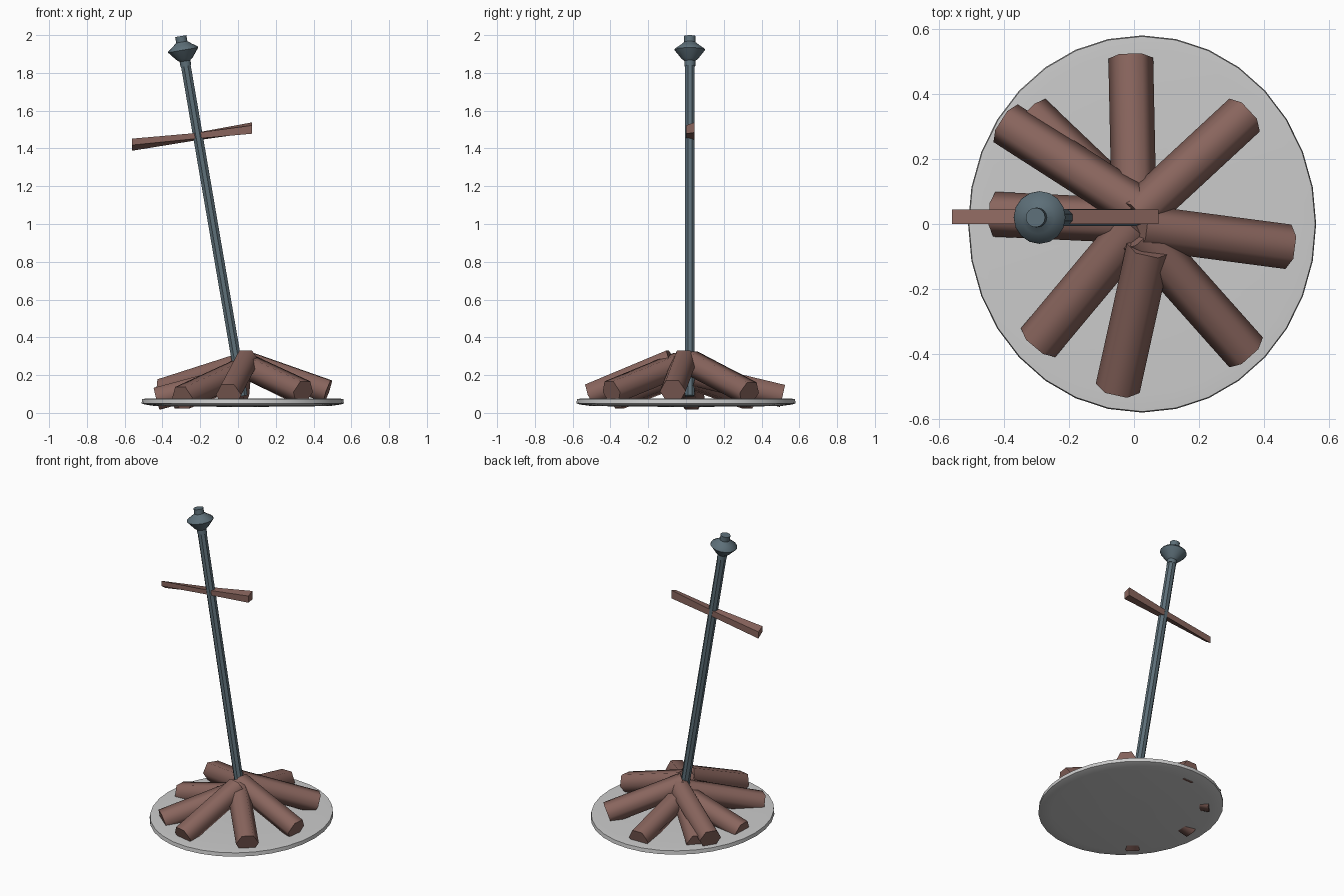
import bpy, bmesh, math
from mathutils import Vector, Matrix

if "Cube" in bpy.data.objects:
    bpy.data.objects.remove(bpy.data.objects["Cube"])


def material(name, color):
    m = bpy.data.materials.new(name)
    m.diffuse_color = (*color, 1)
    m.use_nodes = True
    m.node_tree.nodes["Principled BSDF"].inputs["Base Color"].default_value = m.diffuse_color
    return m


WOOD = material("wood", (0.25, 0.13, 0.11))
STEEL = material("steel", (0.11, 0.16, 0.19))


def finish(name, bm, mat=None, smooth=None):
    bmesh.ops.recalc_face_normals(bm, faces=bm.faces[:])
    mesh = bpy.data.meshes.new(name)
    bm.to_mesh(mesh)
    bm.free()
    ob = bpy.data.objects.new(name, mesh)
    bpy.context.collection.objects.link(ob)
    if mat:
        mesh.materials.append(mat)
    if smooth:
        bpy.ops.object.select_all(action='DESELECT')
        ob.select_set(True)
        bpy.context.view_layer.objects.active = ob
        bpy.ops.object.shade_smooth_by_angle(angle=math.radians(smooth))
    return ob


def lathe(profile, sides, turn=0.0):
    """Closed solid of revolution about z from (radius, height) pairs."""
    bm = bmesh.new()
    rings = []
    for r, z in profile:
        rings.append([bm.verts.new((r * math.cos(turn + math.tau * i / sides),
                                    r * math.sin(turn + math.tau * i / sides), z))
                      for i in range(sides)])
    for a, b in zip(rings, rings[1:]):
        for i in range(sides):
            j = (i + 1) % sides
            bm.faces.new((a[i], a[j], b[j], b[i]))
    bm.faces.new(rings[0][::-1])
    bm.faces.new(rings[-1])
    return bm


def along(p, q):
    """Matrix taking local z to the line p-q, local x kept level."""
    z = (Vector(q) - Vector(p)).normalized()
    x = Vector((0, 1, 0)).cross(z) if abs(z.z) > 0.9 else z.cross(Vector((0, 0, 1)))
    x.normalize()
    y = z.cross(x)
    m = Matrix((x, y, z)).transposed().to_4x4()
    m.translation = Vector(p)
    return m


# Ash disc: slightly oval, convex underneath, with a rounded rim
bm = lathe([(0.1, 0.032), (0.5, 0.036), (0.56, 0.044), (0.58, 0.05),
            (0.577, 0.074), (0.53, 0.077), (0.1, 0.07)], 32)
bmesh.ops.transform(bm, verts=bm.verts[:],
                    matrix=Matrix.Translation((0.025, 0, 0)) @ Matrix.Diagonal((0.923, 1, 1, 1)))
finish("ash_disc", bm, smooth=40)

# Hexagonal logs leaning inwards: (outer end, inner end)
logs = [
    ((-0.01, 0.51, 0.09), (0.00, 0.05, 0.20)),
    ((0.34, 0.335, 0.105), (0.00, 0.02, 0.27)),
    ((0.475, -0.07, 0.115), (0.02, -0.01, 0.275)),
    ((0.345, -0.395, 0.11), (0.02, -0.03, 0.26)),
    ((-0.05, -0.505, 0.095), (0.045, -0.075, 0.275)),
    ((-0.295, -0.365, 0.08), (0.01, 0.00, 0.22)),
    ((-0.43, 0.03, 0.075), (0.00, 0.01, 0.19)),
    ((-0.395, 0.31, 0.12), (0.01, 0.05, 0.25)),
    ((-0.32, 0.335, 0.08), (0.00, 0.03, 0.19)),
]
for i, (p, q) in enumerate(logs):
    length = (Vector(q) - Vector(p)).length
    bm = lathe([(0.069, 0), (0.069, length)], 6)
    bmesh.ops.transform(bm, verts=bm.verts[:], matrix=along(p, q))
    finish(f"log_{i + 1}", bm, WOOD, 65)


def on_axis(z):
    return Vector((0.04 - 0.172 * z, 0.02, z))


# Leaning bar planted in the logs
bm = lathe([(0.028, 0), (0.028, (on_axis(1.87) - on_axis(0.09)).length)], 8, math.pi / 8)
bmesh.ops.transform(bm, verts=bm.verts[:], matrix=along(on_axis(0.09), on_axis(1.87)))
finish("bar", bm, STEEL)

# Flared pommel at the top of the bar
bm = lathe([(0.029, 0), (0.029, 0.026), (0.045, 0.04), (0.081, 0.085), (0.079, 0.092),
            (0.05, 0.112), (0.03, 0.128), (0.03, 0.16)], 16)
bmesh.ops.transform(bm, verts=bm.verts[:], matrix=along(on_axis(1.837), on_axis(2.0)))
finish("pommel", bm, STEEL, 40)

# Twisted crossguard: four-sided sections with a varying lean
bm = bmesh.new()
sections = [(-0.56, 1.425, 0.027, 0.01), (-0.24, 1.465, 0.025, 0.0), (0.075, 1.508, 0.032, -0.008)]
rings = []
for x, z, h, lean in sections:
    rings.append([bm.verts.new((x, y, z + dz)) for y, dz in
                  ((0.0, -h + lean + 0.01), (0.045, -h - lean),
                   (0.045, h - lean - 0.01), (0.0, h + lean - 0.01))])
for a, b in zip(rings, rings[1:]):
    for i in range(4):
        bm.faces.new((a[i], a[(i + 1) % 4], b[(i + 1) % 4], b[i]))
bm.faces.new(rings[0][::-1])
bm.faces.new(rings[-1])
finish("crossguard", bm, WOOD)
